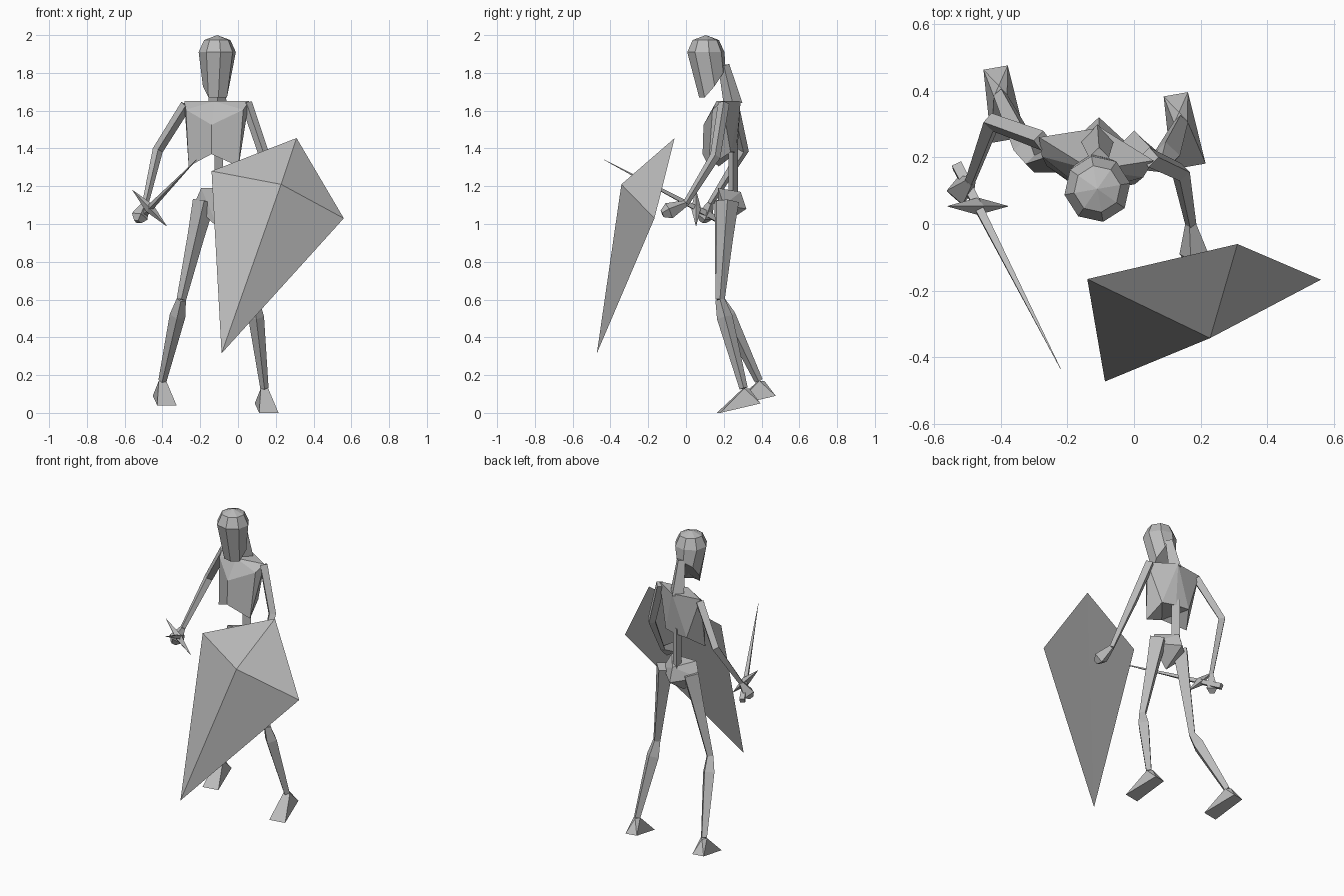
import bpy, bmesh, math
from mathutils import Vector, Matrix

if "Cube" in bpy.data.objects:
    bpy.data.objects.remove(bpy.data.objects["Cube"])

GREY = (.5, .5, .5, 1)
material = bpy.data.materials.new("plain grey")
material.use_nodes = True
material.diffuse_color = GREY
material.node_tree.nodes["Principled BSDF"].inputs["Base Color"].default_value = GREY


def finish(name, bm, origin=(0, 0, 0), yaw=0):
    """Turn the mesh about its own upright axis, then set it in place."""
    turn = Matrix.Rotation(math.radians(yaw), 4, "Z")
    bm.transform(Matrix.Translation(origin) @ turn)
    bmesh.ops.recalc_face_normals(bm, faces=bm.faces)
    mesh = bpy.data.meshes.new(name)
    bm.to_mesh(mesh)
    bm.free()
    mesh.materials.append(material)
    bpy.context.collection.objects.link(bpy.data.objects.new(name, mesh))


def symmetric(name, corners, faces, origin, yaw):
    """Mirrored solid: named corners of one half, faces listed by corner name."""
    bm = bmesh.new()
    centre = {}
    for side in (1, -1):
        verts = {}
        for corner, (x, y, z) in corners.items():
            if x == 0:
                if corner not in centre:
                    centre[corner] = bm.verts.new((x, y, z))
                verts[corner] = centre[corner]
            else:
                verts[corner] = bm.verts.new((side * x, y, z))
        for face in faces:
            bm.faces.new([verts[corner] for corner in face.split()])
    finish(name, bm, origin, yaw)


def limb(name, joints, radii, sides=4):
    """Tapered, faceted bone running through the joints."""
    bm = bmesh.new()
    rings = []
    last = len(joints) - 1
    for i, (joint, radius) in enumerate(zip(joints, radii)):
        along = (joints[min(i + 1, last)] - joints[max(i - 1, 0)]).normalized()
        across = along.cross(Vector((0, 1, 0))).normalized()
        up = across.cross(along)
        angles = [math.tau * k / sides for k in range(sides)]
        rings.append([bm.verts.new(joint + radius * (math.cos(a) * across + math.sin(a) * up))
                      for a in angles])
    for lower, upper in zip(rings, rings[1:]):
        for k in range(sides):
            n = (k + 1) % sides
            bm.faces.new((lower[k], lower[n], upper[n], upper[k]))
    bm.faces.new(rings[0])
    bm.faces.new(rings[-1])
    finish(name, bm)


def foot(name, ankle, yaw):
    """Wedge falling from the ankle to a narrow heel and a broad toe."""
    bm = bmesh.new()
    for side in (-1, 1):
        bm.verts.new((side * .02, 0, 0))
        bm.verts.new((side * .037, .085, -.08))
        bm.verts.new((side * .052, -.135, -.13))
    bm.verts.new((0, .03, 0))
    bmesh.ops.convex_hull(bm, input=bm.verts[:])
    finish(name, bm, ankle, yaw)


# Skull: a faceted ball whose lower ring is drawn down into a sloping jaw
bm = bmesh.new()
bmesh.ops.create_uvsphere(bm, u_segments=8, v_segments=4, radius=.1)
for vert in bm.verts:
    if vert.co.z < -.01:
        vert.co.z = max(-.24, 1.4 * vert.co.y - .18)
        vert.co.y += .035
    else:
        vert.co.z *= .9
finish("skull", bm, (-.11, .105, 1.91), 10)

# Rib cage: turned a little to its right, with an arched lower front
symmetric("rib_cage", {
    "shoulder": (.175, 0, 0), "nape": (0, .065, 0), "collar": (0, -.065, 0),
    "breast": (.155, -.055, -.045), "sternum": (0, -.135, -.125),
    "arch": (0, -.14, -.28), "ribs": (.135, -.08, -.345),
    "waist": (.09, .03, -.27), "loin": (0, .04, -.27),
}, [
    "collar shoulder nape", "collar breast shoulder", "collar sternum breast",
    "sternum arch ribs breast", "shoulder breast ribs", "shoulder ribs waist",
    "nape shoulder waist", "nape waist loin", "arch loin waist", "arch waist ribs",
], (-.113, .225, 1.65), -11.5)

# Pelvis: a small bowl coming to a point underneath
symmetric("pelvis", {
    "hip": (.13, 0, 0), "crest": (.09, -.03, .09), "front": (0, -.03, .09),
    "base": (0, .09, .07), "sacrum": (0, .12, -.02), "pubis": (0, -.03, -.12),
}, [
    "hip crest base", "hip base sacrum", "hip sacrum pubis",
    "hip pubis crest", "crest front base", "front crest pubis",
], (-.105, .2, 1.1), 0)

# Neck and spine
skull_base = Vector((-.105, .2, 1.84))
neck_root = Vector((-.11, .25, 1.63))
limb("neck", [skull_base, neck_root], [.03, .05])
spine_top = Vector((-.11, .25, 1.42))
limb("spine", [spine_top, spine_top - Vector((0, 0, .3))], [.03, .03], sides=3)

# Arms: one bone chain each, ending in a blunt fist
arms = {
    "right": [Vector((-.275, .25, 1.63)), Vector((-.425, .305, 1.39)), Vector((-.49, .13, 1.11))],
    "left": [Vector((.045, .2, 1.64)), Vector((.14, .155, 1.36)), Vector((.17, 0, 1.11))],
}
reach = {"right": Vector((-.03, -.03, -.07)), "left": Vector((.01, -.09, -.04))}
for side, joints in arms.items():
    limb(side + "_arm", joints, [.03, .028, .017])
    wrist = joints[-1]
    limb(side + "_hand", [wrist, wrist + reach[side], wrist + reach[side] * 1.4],
         [.017, .045, .02])

# Legs: thigh thinning to the knee, calf bulging just below it
legs = {
    "right": [Vector((-.18, .21, 1.12)), Vector((-.3, .18, .6)), Vector((-.4, .385, .17))],
    "left": [Vector((0, .22, 1.12)), Vector((.085, .18, .6)), Vector((.14, .305, .13))],
}
for side, (hip, knee, ankle) in legs.items():
    limb(side + "_thigh", [hip, hip.lerp(knee, .35), knee], [.06, .045, .025])
    limb(side + "_shin", [knee, knee.lerp(ankle, .2), ankle], [.025, .042, .022])
    foot(side + "_foot", ankle, 10)

# Sword: handle, pointed crossguard and long thin blade on one line
pommel = Vector((-.53, .175, 1.02))
tip = Vector((-.22, -.434, 1.34))
guard = pommel.lerp(tip, .2)
guard_arm = Vector((.09, 0, -.095))
limb("sword_handle", [pommel, guard], [.022, .018])
limb("sword_guard", [guard - guard_arm, guard, guard + guard_arm], [.001, .026, .001])
limb("sword_blade", [guard, tip], [.018, .001])

# Shield: a kite with a raised boss in front and two flat facets behind
bm = bmesh.new()
inner = bm.verts.new((-.14, -.165, 1.28))
top = bm.verts.new((.31, -.06, 1.455))
outer = bm.verts.new((.56, -.167, 1.03))
point = bm.verts.new((-.087, -.472, .315))
boss = bm.verts.new((.228, -.342, 1.21))
rim = [inner, top, outer, point]
for start, end in zip(rim, rim[1:] + rim[:1]):
    bm.faces.new((start, end, boss))
bm.faces.new((inner, point, top))
bm.faces.new((top, point, outer))
finish("shield", bm)
